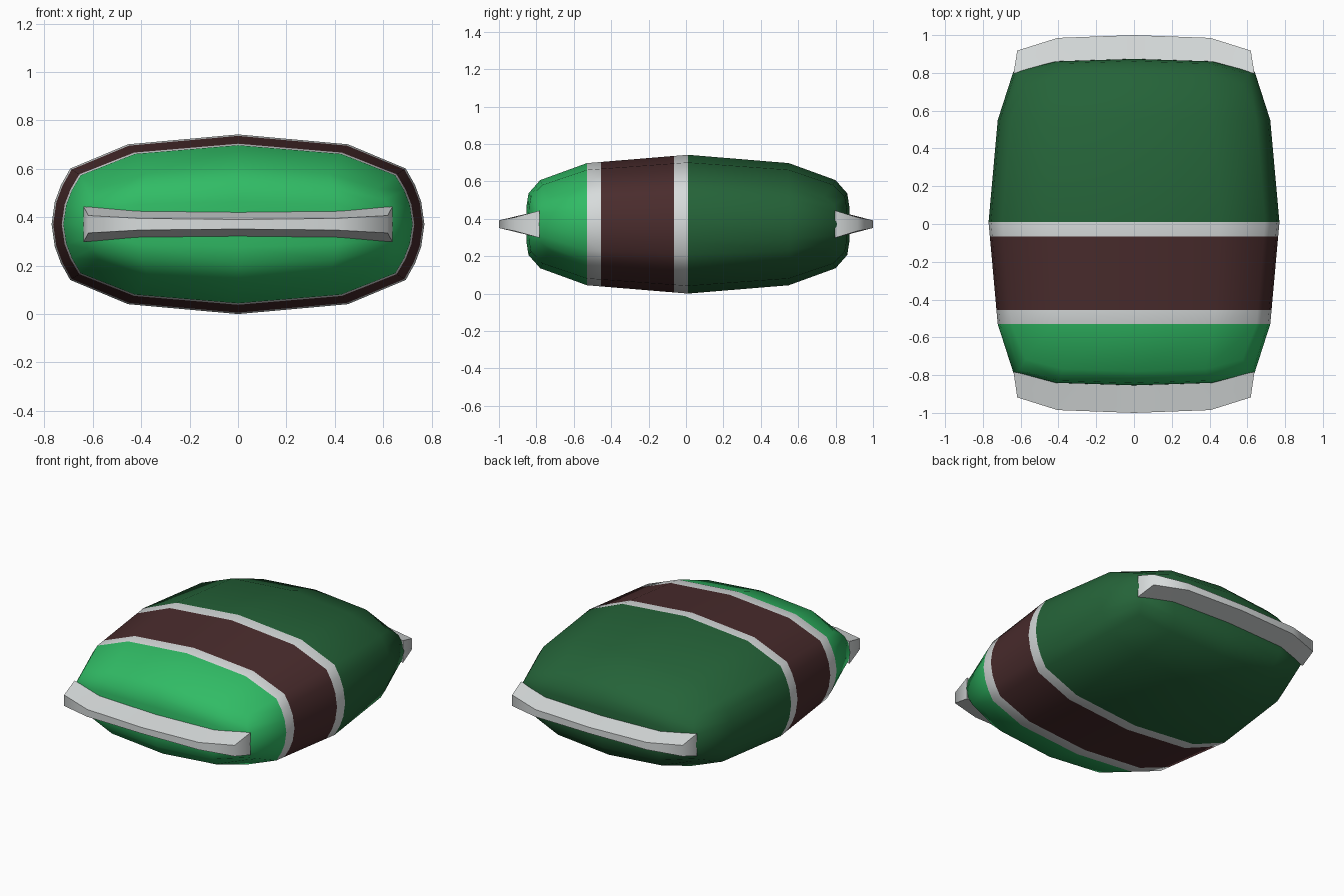
import bpy, bmesh

if "Cube" in bpy.data.objects:
    bpy.data.objects.remove(bpy.data.objects["Cube"])

# Flat colours (linear)
def mat(name, rgb):
    m = bpy.data.materials.new(name)
    m.diffuse_color = (*rgb, 1)
    m.use_nodes = True
    m.node_tree.nodes["Principled BSDF"].inputs["Base Color"].default_value = m.diffuse_color
    return m

light_green = mat("light green", (0.03, 0.50, 0.13))
dark_green = mat("dark green", (0.018, 0.125, 0.04))
brown = mat("dark brown", (0.068, 0.025, 0.026))
white = mat("off white", (0.68, 0.71, 0.71))

X, Y, Z = 0.77, 0.865, 0.371      # body half sizes
CY, CZ = 0.01, 0.371              # body centre


def lerp(t, pts):
    """Piecewise linear lookup on |t|."""
    t = abs(t)
    for (a, fa), (b, fb) in zip(pts, pts[1:]):
        if t <= b + 1e-6:
            return fa + (fb - fa) * (t - a) / (b - a)
    return pts[-1][1]


def finish(bm, name, mats, angle):
    bmesh.ops.recalc_face_normals(bm, faces=bm.faces)
    me = bpy.data.meshes.new(name)
    bm.to_mesh(me)
    bm.free()
    ob = bpy.data.objects.new(name, me)
    bpy.context.collection.objects.link(ob)
    for m in mats:
        me.materials.append(m)
    bpy.ops.object.select_all(action='DESELECT')
    ob.select_set(True)
    bpy.context.view_layer.objects.active = ob
    bpy.ops.object.shade_smooth_by_angle(angle=angle)
    return ob


def cut(bm, axis, at):
    co, no = [0, 0, 0], [0, 0, 0]
    co[axis], no[axis] = at, 1
    bmesh.ops.bisect_plane(bm, geom=bm.verts[:] + bm.edges[:] + bm.faces[:],
                           dist=1e-4, plane_co=co, plane_no=no)


# Pillow body: gridded cube with every side bulged
bm = bmesh.new()
bmesh.ops.create_cube(bm, size=2)
for axis, levels in ((0, (-.5, 0, .5)), (1, (-.5, 0, .5)), (2, (-.7, -.4, 0, .4, .7))):
    for at in levels:
        cut(bm, axis, at)
for vert in bm.verts:
    u, v, w = vert.co
    x = X * (1 if u > 0 else -1) * lerp(u, [(0, 0), (.5, .655), (1, 1)])
    x *= lerp(v, [(0, 1), (.5, .937), (1, .83)]) * lerp(w, [(0, 1), (.4, .983), (.7, .95), (1, .9)])
    if abs(v) > 0.9:
        y = Y * v * lerp(u, [(0, 1), (.5, .985), (1, .92)]) * lerp(w, [(0, 1), (.4, .998), (.7, .985), (1, .913)])
    else:
        y = 1.08 * v
    z = Z * w * lerp(u, [(0, 1), (.5, .89), (1, .62)]) * lerp(v, [(0, 1), (.5, .88), (1, .635)])
    vert.co = (x, y + CY, z + CZ)

# Painted stripes around the body
for at in (-0.455, -0.065):
    cut(bm, 1, at)
for f in bm.faces:
    y = f.calc_center_median().y
    f.material_index = (0 if y < -.53 else 1 if y < -.455 else
                        2 if y < -.065 else 1 if y < .01 else 3)
finish(bm, "pillow_body", [light_green, white, brown, dark_green], 1.0)

# Flared end fins: root x, root y, root half height, tip x, tip y, tip half height
half = [(0, .86, .05, 0, 1.0, .02),
        (.42, .845, .055, .405, .985, .024),
        (.638, .792, .073, .618, .918, .036)]
stations = [(-a, b, c, -d, e, f) for a, b, c, d, e, f in half[:0:-1]] + half
for name, s in (("front_fin", -1), ("back_fin", 1)):
    bm = bmesh.new()
    rows = []
    for rx, ry, rh, tx, ty, th in stations:
        root_y = s * ry + (CY if s < 0 else CY / 2)
        rows.append([bm.verts.new(p) for p in (
            (rx, root_y, CZ + rh), (tx, s * ty, CZ + th),
            (tx, s * ty, CZ - th), (rx, root_y, CZ - rh))])
    for a, b in zip(rows, rows[1:]):
        for i in range(4):
            j = (i + 1) % 4
            bm.faces.new((a[i], a[j], b[j], b[i]))
    bm.faces.new(rows[0])
    bm.faces.new(rows[-1])
    finish(bm, name, [white], 1.3)
